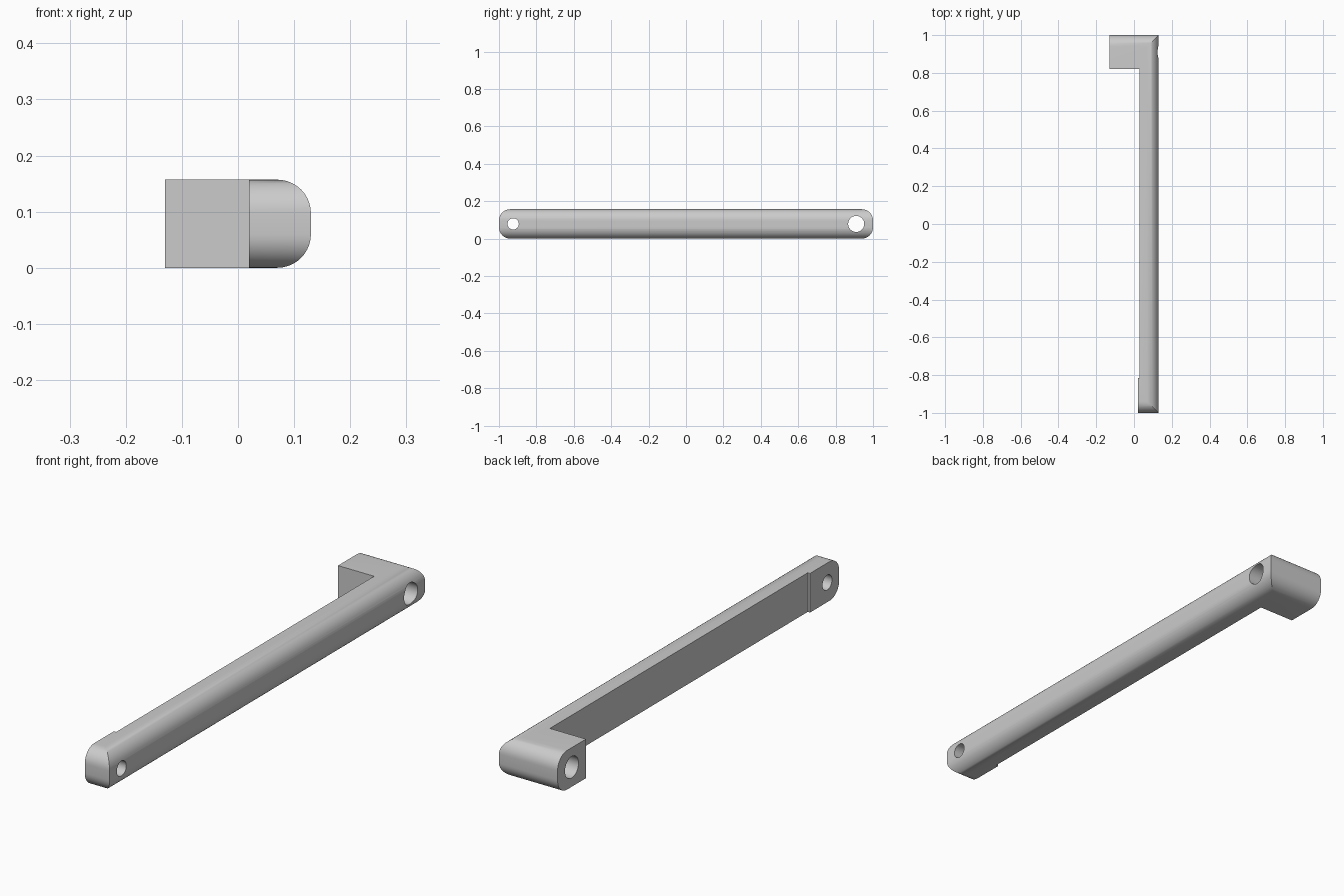
import bpy
import bmesh
import math

if "Cube" in bpy.data.objects:
    bpy.data.objects.remove(bpy.data.objects["Cube"], do_unlink=True)

HEIGHT = 0.157
ROUND = 0.06

# Single grey material
grey = bpy.data.materials.new("plain_grey")
grey.use_nodes = True
colour = (0.6, 0.6, 0.6, 1)
grey.diffuse_color = colour
grey.node_tree.nodes["Principled BSDF"].inputs["Base Color"].default_value = colour

# Lever outline from above: thick front pad, thin arm, wide rear block
outline = [(0.13, -1), (0.13, 1), (-0.13, 1), (-0.13, 0.82),
           (0.03, 0.82), (0.03, -0.815), (0.02, -0.815), (0.02, -1)]
bm = bmesh.new()
base = bm.faces.new([bm.verts.new((x, y, 0)) for x, y in outline])
extruded = bmesh.ops.extrude_face_region(bm, geom=[base])["geom"]
top_verts = [v for v in extruded if isinstance(v, bmesh.types.BMVert)]
bmesh.ops.translate(bm, verts=top_verts, vec=(0, 0, HEIGHT))
bmesh.ops.recalc_face_normals(bm, faces=bm.faces)

# Round the upper and lower edges at both ends
end_edges = [e for e in bm.edges
             if all(abs(v.co.y) > 0.99 for v in e.verts)
             and abs(e.verts[0].co.z - e.verts[1].co.z) < 0.001]
bmesh.ops.bevel(bm, geom=end_edges, offset=ROUND, segments=10,
                profile=0.5, affect='EDGES')
mesh = bpy.data.meshes.new("lever_arm")
bm.to_mesh(mesh)
bm.free()
lever = bpy.data.objects.new("lever_arm", mesh)
bpy.context.collection.objects.link(lever)
mesh.materials.append(grey)


def drill(name, y, radius):
    """Cut a crosswise hole through the lever."""
    bpy.ops.mesh.primitive_cylinder_add(
        vertices=48, radius=radius, depth=0.6,
        location=(0, y, HEIGHT / 2), rotation=(0, math.pi / 2, 0))
    cutter = bpy.context.object
    cutter.name = name
    cutter.hide_render = True
    cutter.data.materials.append(grey)
    cut = lever.modifiers.new(name, 'BOOLEAN')
    cut.operation = 'DIFFERENCE'
    cut.solver = 'EXACT'
    cut.object = cutter
    bpy.context.view_layer.objects.active = lever
    bpy.ops.object.modifier_apply(modifier=cut.name)
    bpy.data.objects.remove(cutter, do_unlink=True)


# Small pin hole at the front, larger pivot hole through the rear block
drill("pin_hole", -0.924, 0.03)
drill("pivot_hole", 0.91, 0.043)

# Smooth the rounded ends and bores, keep the corners crisp
bpy.ops.object.select_all(action='DESELECT')
lever.select_set(True)
bpy.context.view_layer.objects.active = lever
bpy.ops.object.shade_smooth_by_angle(angle=math.radians(30))
